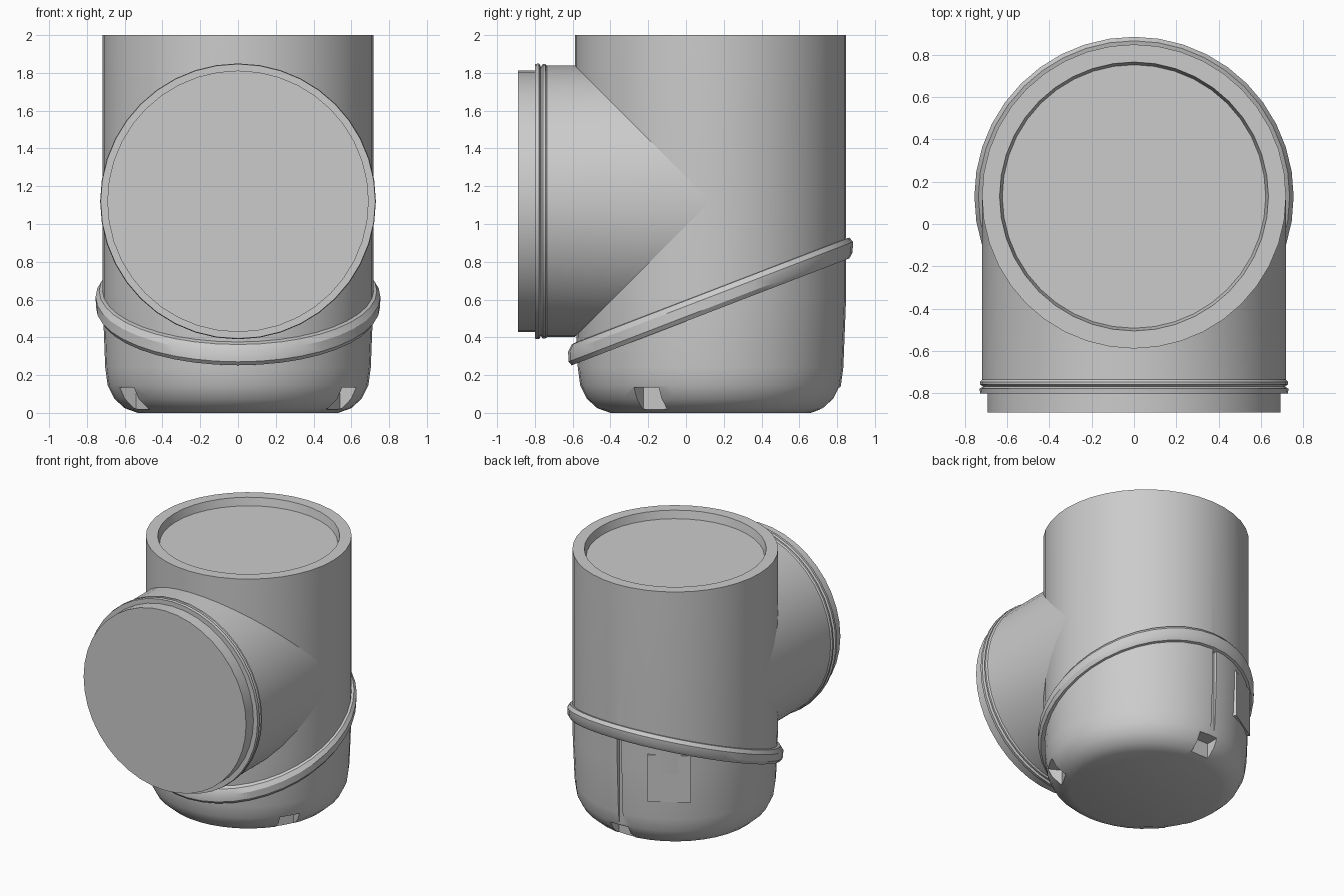
import bpy, bmesh, math
from mathutils import Matrix

if "Cube" in bpy.data.objects:
    bpy.data.objects.remove(bpy.data.objects["Cube"])

N = 40            # sides of every round part
CY = 0.13         # y of the upright axis
R = 0.718         # pipe radius
PZ = 1.12         # height of the side branch axis
ANG = [2 * math.pi * i / N for i in range(N)]


def loft(name, rings, closed=False):
    """Skin a list of point rings; cap the ends unless closed on itself."""
    bm = bmesh.new()
    vs = [[bm.verts.new(p) for p in ring] for ring in rings]
    pairs = list(zip(vs, vs[1:])) + ([(vs[-1], vs[0])] if closed else [])
    for a, b in pairs:
        for i in range(N):
            j = (i + 1) % N
            bm.faces.new((a[i], a[j], b[j], b[i]))
    if not closed:
        bm.faces.new(vs[0])
        bm.faces.new(vs[-1])
    bmesh.ops.recalc_face_normals(bm, faces=bm.faces)
    return finish(name, bm)


def finish(name, bm):
    me = bpy.data.meshes.new(name)
    bm.to_mesh(me)
    bm.free()
    ob = bpy.data.objects.new(name, me)
    bpy.context.collection.objects.link(ob)
    return ob


def radial_box(name, az, radius, z, size):
    """Box placed at an azimuth (degrees) around the upright axis."""
    bm = bmesh.new()
    m = (Matrix.Translation((0, CY, 0)) @ Matrix.Rotation(math.radians(az), 4, 'Z')
         @ Matrix.Translation((radius, 0, z)) @ Matrix.Diagonal((*size, 1)))
    bmesh.ops.create_cube(bm, size=1, matrix=m)
    return finish(name, bm)


def upright(r, z):
    return [(r * math.cos(a), CY + r * math.sin(a), z) for a in ANG]


def branch(r, y):
    return [(r * math.cos(a), y, PZ + r * math.sin(a)) for a in ANG]


# Upright pipe with rounded base and recessed top
body = loft("upright_pipe", [upright(r, z) for r, z in [
    (0.53, 0.0), (0.60, 0.025), (0.655, 0.075), (0.69, 0.145), (0.703, 0.24),
    (R, 0.62), (R, 1.92), (R, 2.0), (0.635, 2.0), (0.622, 1.94)]])

# Three notches around the base and a narrow slot at the back
cutters = [radial_box("base_notch_cutter", az, 0.69, 0.05, (0.22, 0.15, 0.17))
           for az in (-30, 90, 210)]
cutters.append(radial_box("back_slot_cutter", 92, 0.73, 0.47, (0.08, 0.035, 0.70)))
for c in cutters:
    c.hide_render = True
    c.hide_set(True)
    mod = body.modifiers.new("cut", 'BOOLEAN')
    mod.object = c
    mod.operation = 'DIFFERENCE'
    mod.solver = 'EXACT'

# Side branch, its inner end mitred to the upright pipe
mitre = [(R * math.cos(a), CY - R * abs(math.sin(a)), PZ + R * math.sin(a)) for a in ANG]
side = loft("side_branch", [mitre] + [branch(r, y) for r, y in [
    (R, -0.735), (0.727, -0.745), (0.727, -0.758), (0.712, -0.768),
    (0.73, -0.778), (0.727, -0.80), (0.692, -0.80), (0.692, -0.89)]])

# Tilted band around the lower body
band = loft("tilted_band", [
    [(r * math.cos(a), CY + r * math.sin(a), 0.59 + dz + 0.385 * r * math.sin(a))
     for a in ANG]
    for r, dz in [(0.695, 0.06), (0.735, 0.055), (0.754, 0.025),
                  (0.752, -0.03), (0.735, -0.055), (0.695, -0.055)]], closed=True)

# Small raised panel on the back left
panel = radial_box("back_panel", 121.5, 0.69, 0.56, (0.05, 0.30, 0.36))

# Smooth round walls, keep hard edges
for ob in (body, side, band, panel):
    bpy.ops.object.select_all(action='DESELECT')
    ob.select_set(True)
    bpy.context.view_layer.objects.active = ob
    if ob is body:
        for mod in [m.name for m in ob.modifiers]:
            bpy.ops.object.modifier_apply(modifier=mod)
    bpy.ops.object.shade_smooth_by_angle(angle=math.radians(30))
